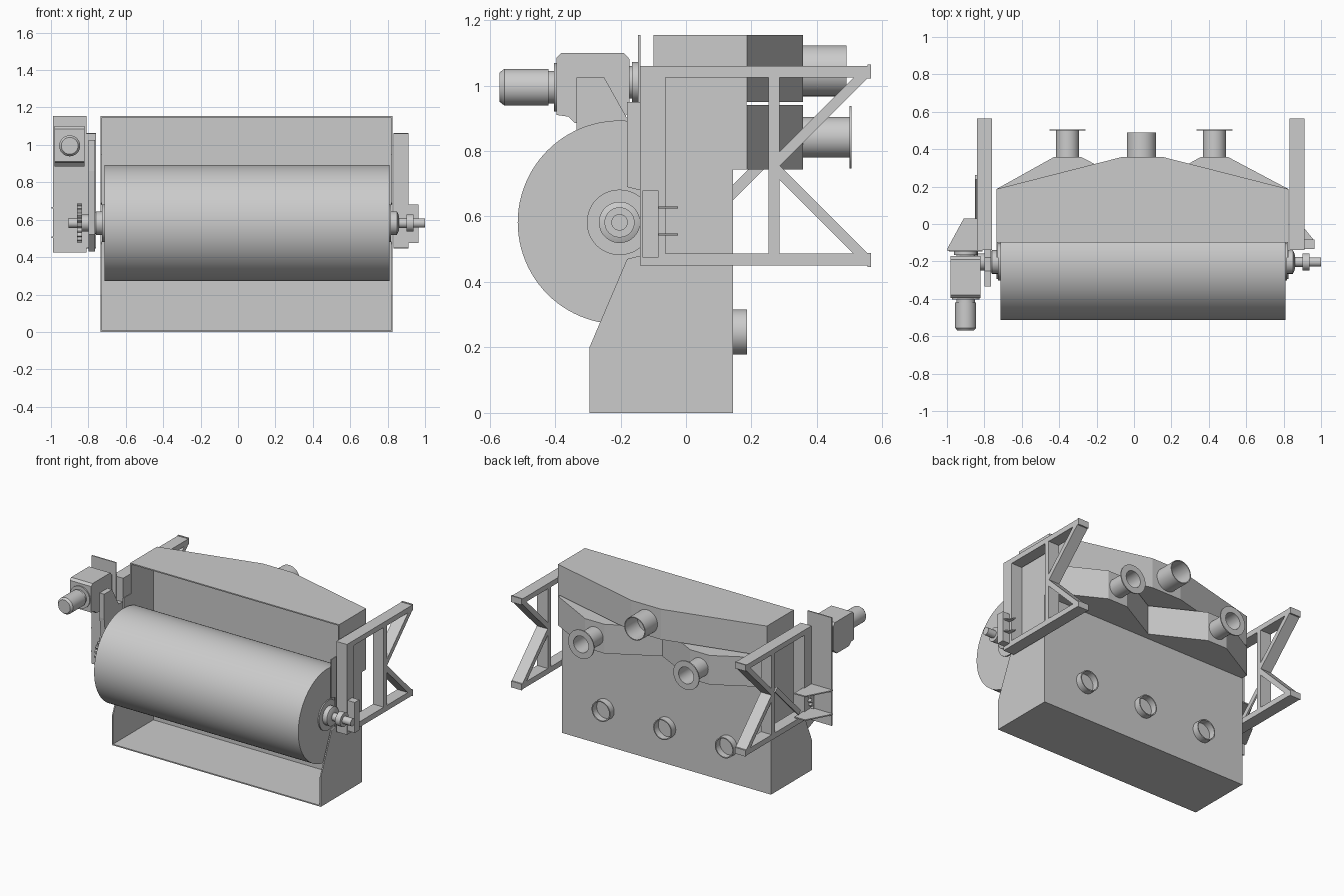
import bpy, bmesh, math

if "Cube" in bpy.data.objects:
    bpy.data.objects.remove(bpy.data.objects["Cube"])

def finish(name, bm, smooth=False):
    bmesh.ops.recalc_face_normals(bm, faces=bm.faces)
    me = bpy.data.meshes.new(name)
    bm.to_mesh(me)
    bm.free()
    ob = bpy.data.objects.new(name, me)
    bpy.context.collection.objects.link(ob)
    if smooth:
        bpy.ops.object.select_all(action='DESELECT')
        ob.select_set(True)
        bpy.context.view_layer.objects.active = ob
        bpy.ops.object.shade_smooth_by_angle(angle=math.radians(30))
    return ob

def place(axis, u, v, w):
    """u, v in the profile plane, w along the axis."""
    return {'x': (w, u, v), 'y': (u, w, v), 'z': (u, v, w)}[axis]

def prism(name, axis, pts, a, b):
    bm = bmesh.new()
    lo = [bm.verts.new(place(axis, u, v, a)) for u, v in pts]
    hi = [bm.verts.new(place(axis, u, v, b)) for u, v in pts]
    n = len(pts)
    bm.faces.new(lo)
    bm.faces.new(hi)
    for i in range(n):
        j = (i + 1) % n
        bm.faces.new((lo[i], lo[j], hi[j], hi[i]))
    return finish(name, bm)

def box(name, x, y, z):
    return prism(name, 'z', [(x[0], y[0]), (x[1], y[0]), (x[1], y[1]), (x[0], y[1])], *z)

def lathe(name, axis, c, prof, n=48, closed=False):
    """Spin (radius, along) points round an axis through c; capped unless closed."""
    bm = bmesh.new()
    rings = [[bm.verts.new(place(axis, c[0] + r * math.cos(2 * math.pi * k / n),
                                 c[1] + r * math.sin(2 * math.pi * k / n), w))
              for k in range(n)] for r, w in prof]
    pairs = list(zip(rings, rings[1:]))
    if closed:
        pairs.append((rings[-1], rings[0]))
    else:
        bm.faces.new(rings[0])
        bm.faces.new(rings[-1])
    for p, q in pairs:
        for k in range(n):
            j = (k + 1) % n
            bm.faces.new((p[k], p[j], q[j], q[k]))
    return finish(name, bm, True)

def tube(name, c, ro, ri, a, b):
    return lathe(name, 'y', c, [(ro, a), (ro, b), (ri, b), (ri, a)], 40, True)

def bar(name, p, q, w, x0, x1):
    """Straight bar between two (y, z) points."""
    dy, dz = q[0] - p[0], q[1] - p[1]
    l = math.hypot(dy, dz)
    oy, oz = -dz / l * w / 2, dy / l * w / 2
    return prism(name, 'x', [(p[0] + oy, p[1] + oz), (q[0] + oy, q[1] + oz),
                             (q[0] - oy, q[1] - oz), (p[0] - oy, p[1] - oz)], x0, x1)

XL, XR, T = -0.735, 0.825, 0.008
MID = 0.045

# Housing: open-fronted sheet shell
side = [(-0.295, 0), (-0.295, 0.2), (-0.18, 0.47), (-0.14, 0.48), (-0.14, 0.68),
        (-0.18, 0.69), (-0.18, 0.95), (-0.10, 0.95), (-0.10, 1.155), (0.185, 1.155),
        (0.185, 0.745), (0.143, 0.745), (0.143, 0)]
prism("housing_side_left", 'x', side, XL, XL + T)
prism("housing_side_right", 'x', side, XR - T, XR)
box("housing_floor", (XL, XR), (-0.295, 0.143), (0, T))
box("housing_back", (XL, XR), (0.135, 0.143), (0, 1.155))
box("housing_roof", (XL, XR), (-0.10, 0.185), (1.155 - T, 1.155))

# Exhaust ducts tapering to the rear pipes
def duct(name, x0, x1, c, z0, z1, half):
    prism(name, 'z', [(x0, 0.14), (x0, 0.187), (c - half, 0.358), (c + half, 0.358),
                      (x1, 0.187), (x1, 0.14)], z0, z1)

duct("upper_duct", XL, XR, MID, 0.95, 1.155, 0.11)
tube("upper_duct_pipe", (0.04, 1.045), 0.078, 0.072, 0.35, 0.49)
for x0, x1, c in ((XL, MID, -0.355), (MID, XR, 0.43)):
    duct("lower_duct", x0, x1, c, 0.743, 0.94, 0.073)
    tube("lower_duct_pipe", (c, 0.842), 0.062, 0.056, 0.35, 0.503)
    tube("lower_duct_flange", (c, 0.842), 0.096, 0.056, 0.499, 0.506)

# Drain ports along the bottom of the back
for i in (-1, 0, 1):
    tube("drain_port", (MID + 0.46 * i, 0.247), 0.069, 0.062, 0.14, 0.187)

# Roller, journals and bearing hubs
C = (-0.203, 0.582)
lathe("roller", 'x', C, [(0.311, -0.715), (0.311, 0.81)], 96)
lathe("roller_journal_right", 'x', C,
      [(0.10, 0.81), (0.10, 0.818), (0.063, 0.818), (0.063, 0.85), (0.04, 0.86), (0.026, 0.86),
       (0.026, 0.90), (0.046, 0.90), (0.046, 0.937), (0.025, 0.937), (0.025, 1.0)])
lathe("roller_journal_left", 'x', C,
      [(0.10, -0.715), (0.10, -0.728), (0.063, -0.728), (0.063, -0.76), (0.045, -0.77),
       (0.045, -0.85), (0.026, -0.85), (0.026, -0.905)])
teeth = []
for k in range(20):
    for f, r in ((0.0, 0.088), (0.3, 0.104), (0.6, 0.104), (0.9, 0.088)):
        a = 2 * math.pi * (k + f) / 20
        teeth.append((C[0] + r * math.cos(a), C[1] + r * math.sin(a)))
prism("drive_sprocket", 'x', teeth, -0.86, -0.835)

# Side frames
def frame(x0, x1):
    box("frame_post", (x0, x1), (-0.14, -0.063), (0.45, 1.06))
    box("frame_top_bar", (x0, x1), (-0.14, 0.56), (1.025, 1.06))
    box("frame_bottom_bar", (x0, x1), (-0.14, 0.56), (0.45, 0.487))
    box("frame_upright", (x0, x1), (0.252, 0.285), (0.48, 1.03))
    for z in (1.022, 0.446):
        box("frame_end_plate", (x0, x1), (0.555, 0.565), (z, z + 0.042))
    bar("frame_upper_brace", (0.545, 1.035), (0.27, 0.76), 0.032, x0, x1)
    bar("frame_lower_brace", (0.545, 0.475), (0.27, 0.75), 0.032, x0, x1)

frame(0.832, 0.912)
frame(-0.84, -0.76)
bar("left_flat_brace", (0.25, 0.78), (0.0, 0.53), 0.033, -0.85, -0.838)

# Right bearing bracket with gusset fins
box("right_bracket_plate", (0.91, 0.965), (-0.133, -0.084), (0.475, 0.68))
for z in (0.545, 0.627):
    prism("right_bracket_fin", 'z', [(0.91, -0.13), (0.965, -0.13), (0.965, -0.09),
                                     (0.912, -0.025), (0.91, -0.025)], z - 0.003, z + 0.003)

# Left drive mounting plate, gussets and chain guard
box("drive_mount_plate", (-0.99, -0.81), (-0.147, -0.139), (0.425, 1.155))
for z in (0.505, 0.665):
    prism("drive_mount_gusset", 'z', [(-0.997, -0.145), (-0.997, -0.13), (-0.91, 0.03),
                                      (-0.83, 0.03), (-0.83, -0.145)], z - 0.004, z + 0.004)
prism("chain_guard", 'x', [(-0.335, 0.86), (-0.335, 1.025), (-0.25, 1.025), (-0.18, 0.9),
                           (-0.14, 0.9), (-0.14, 0.43), (-0.22, 0.43), (-0.30, 0.52)],
      -0.80, -0.765)

# Gearbox and motor
prism("gearbox", 'x', [(-0.395, 0.91), (-0.395, 1.085), (-0.38, 1.1), (-0.19, 1.1),
                       (-0.172, 1.08), (-0.172, 0.92), (-0.21, 0.885), (-0.34, 0.885),
                       (-0.36, 0.905)], -0.98, -0.82)
M = (-0.90, 0.995)
lathe("gearbox_output_flange", 'y', (-0.90, 1.01),
      [(0.05, -0.175), (0.05, -0.165), (0.062, -0.165), (0.062, -0.145)])
lathe("motor", 'y', M, [(0.074, -0.39), (0.074, -0.403), (0.05, -0.403), (0.05, -0.42),
                        (0.056, -0.42), (0.056, -0.555), (0.045, -0.569)])
